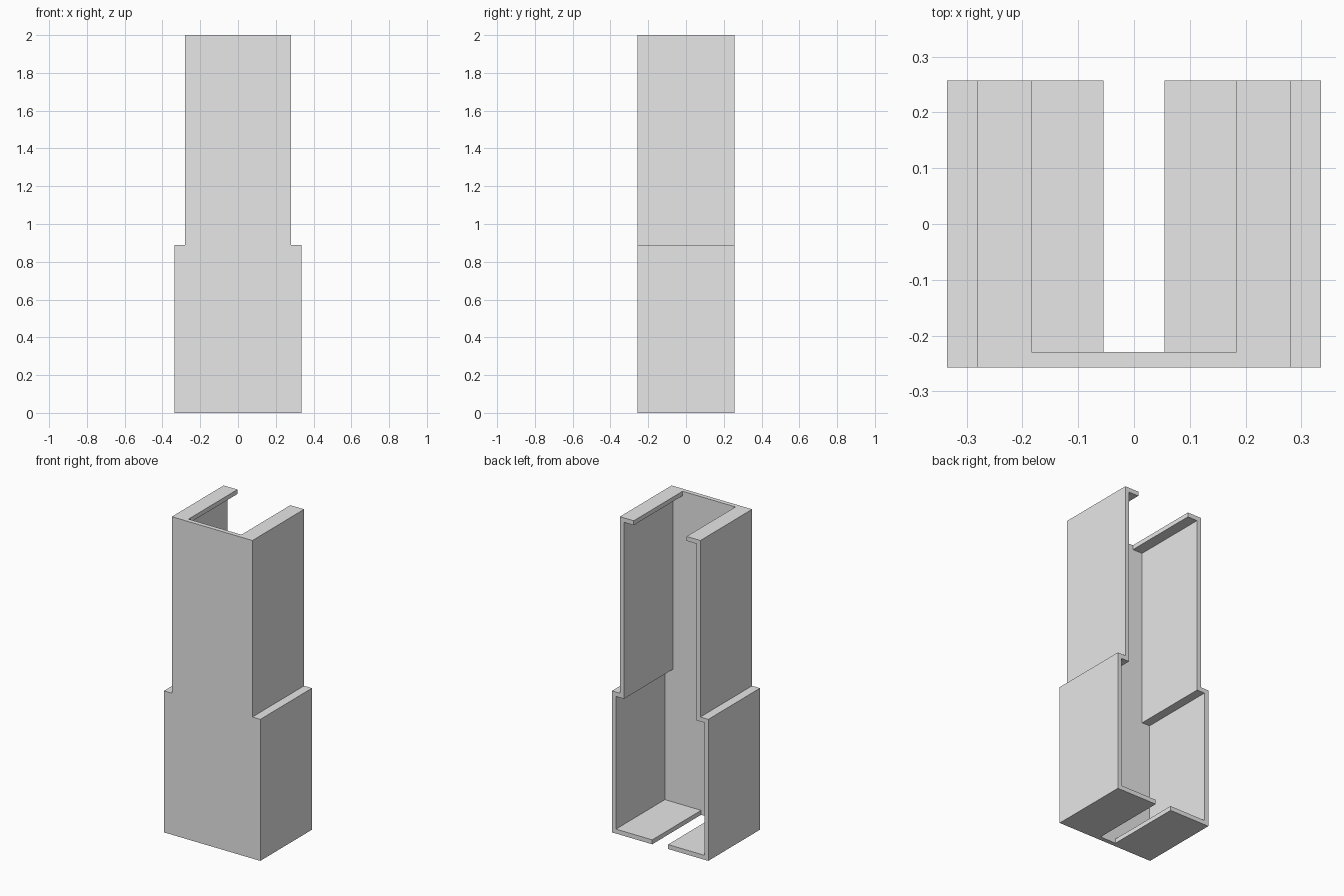
import bpy
import bmesh

cube = bpy.data.objects.get("Cube")
if cube:
    bpy.data.objects.remove(cube, do_unlink=True)

WALL = 0.028
HALF_DEPTH = 0.257
HEIGHT = 2.0
STEP_Z = 0.89        # top of the shoulder
LOWER_X = 0.335      # outer half widths
UPPER_X = 0.28
TOP_GAP = 0.184      # half widths of the openings between the lips
BOTTOM_GAP = 0.055

gray = bpy.data.materials.new("light gray")
gray.use_nodes = True
gray.diffuse_color = (0.8, 0.8, 0.8, 1)
gray.node_tree.nodes["Principled BSDF"].inputs["Base Color"].default_value = (0.8, 0.8, 0.8, 1)


def extrude_profile(name, right_half, y0, y1):
    """Mirror a half outline (x, z) across x = 0 and extrude it along y."""
    outline = right_half + [(-x, z) for x, z in reversed(right_half)]
    bm = bmesh.new()
    face = bm.faces.new([bm.verts.new((x, y0, z)) for x, z in outline])
    result = bmesh.ops.extrude_face_region(bm, geom=[face])
    moved = [g for g in result["geom"] if isinstance(g, bmesh.types.BMVert)]
    bmesh.ops.translate(bm, verts=moved, vec=(0, y1 - y0, 0))
    bmesh.ops.recalc_face_normals(bm, faces=bm.faces)
    mesh = bpy.data.meshes.new(name)
    bm.to_mesh(mesh)
    bm.free()
    mesh.materials.append(gray)
    obj = bpy.data.objects.new(name, mesh)
    bpy.context.collection.objects.link(obj)
    return obj


# Stepped outer body
body = extrude_profile("stepped_channel", [
    (LOWER_X, 0), (LOWER_X, STEP_Z), (UPPER_X, STEP_Z), (UPPER_X, HEIGHT),
], -HALF_DEPTH, HALF_DEPTH)

# Cavity open at the back, with a wide top opening and a narrow bottom slot
cutter = extrude_profile("cavity_cutter", [
    (BOTTOM_GAP, -0.1), (BOTTOM_GAP, WALL),
    (LOWER_X - WALL, WALL), (LOWER_X - WALL, STEP_Z - WALL),
    (UPPER_X - WALL, STEP_Z - WALL), (UPPER_X - WALL, HEIGHT - WALL),
    (TOP_GAP, HEIGHT - WALL), (TOP_GAP, HEIGHT + 0.1),
], -HALF_DEPTH + WALL, HALF_DEPTH + 0.1)
cutter.hide_render = True

# Hollow out the body and discard the cutter
cut = body.modifiers.new("cavity", 'BOOLEAN')
cut.operation = 'DIFFERENCE'
cut.solver = 'EXACT'
cut.object = cutter
bpy.context.view_layer.objects.active = body
body.select_set(True)
bpy.ops.object.modifier_apply(modifier=cut.name)
bpy.data.objects.remove(cutter, do_unlink=True)
